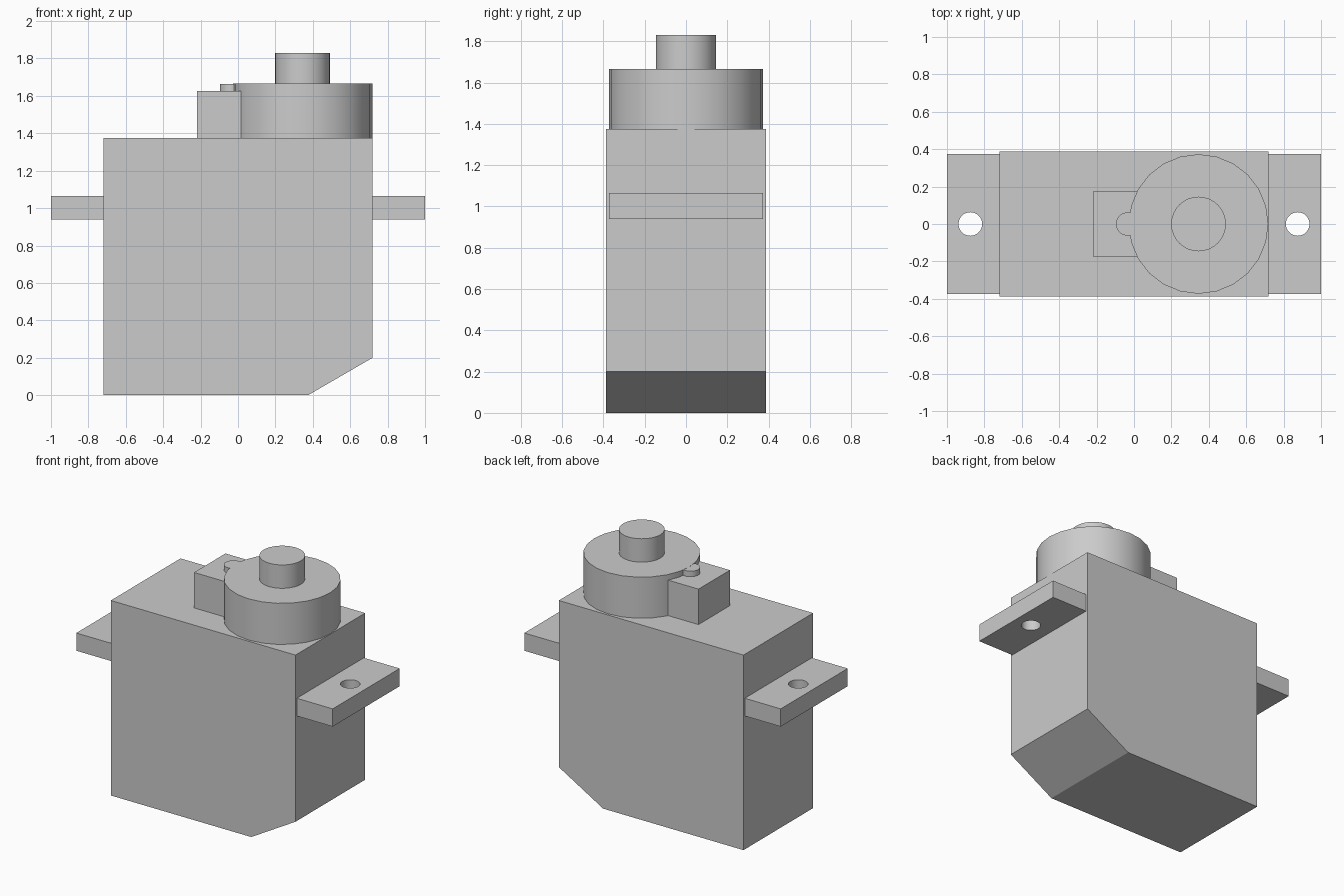
import bpy, bmesh, math
from mathutils import Matrix, Vector

cube = bpy.data.objects.get("Cube")
if cube:
    bpy.data.objects.remove(cube, do_unlink=True)

grey = bpy.data.materials.new("grey plastic")
grey.use_nodes = True
colour = (0.6, 0.6, 0.6, 1)
grey.diffuse_color = colour
grey.node_tree.nodes["Principled BSDF"].inputs["Base Color"].default_value = colour


def finish(name, bm, smooth=False):
    bmesh.ops.recalc_face_normals(bm, faces=bm.faces)
    mesh = bpy.data.meshes.new(name)
    bm.to_mesh(mesh)
    bm.free()
    mesh.materials.append(grey)
    obj = bpy.data.objects.new(name, mesh)
    bpy.context.collection.objects.link(obj)
    if smooth:
        bpy.ops.object.select_all(action='DESELECT')
        obj.select_set(True)
        bpy.context.view_layer.objects.active = obj
        bpy.ops.object.shade_smooth_by_angle(angle=math.radians(35))
    return obj


def prism(name, outline, direction):
    """Extrude a flat outline along a direction."""
    bm = bmesh.new()
    face = bm.faces.new([bm.verts.new(p) for p in outline])
    moved = bmesh.ops.extrude_face_region(bm, geom=[face])["geom"]
    verts = [v for v in moved if isinstance(v, bmesh.types.BMVert)]
    bmesh.ops.translate(bm, verts=verts, vec=Vector(direction))
    return finish(name, bm)


def box(name, x0, x1, half_y, z0, z1):
    corners = [(x0, -half_y, z0), (x1, -half_y, z0), (x1, half_y, z0), (x0, half_y, z0)]
    return prism(name, corners, (0, 0, z1 - z0))


def cylinder(name, x, radius, z0, z1, sides):
    bm = bmesh.new()
    bmesh.ops.create_cone(bm, cap_ends=True, segments=sides, radius1=radius,
                          radius2=radius, depth=z1 - z0,
                          matrix=Matrix.Translation((x, 0, (z0 + z1) / 2)))
    return finish(name, bm, smooth=True)


# Case with a sloped lower corner
W, D, TOP = 0.72, 0.388, 1.375
profile = [(-W, 0), (0.375, 0), (W, 0.2), (W, TOP), (-W, TOP)]
prism("case", [(x, -D, z) for x, z in profile], (0, 2 * D, 0))

# Mounting tabs with screw holes
for side, label in ((1, "left"), (-1, "right")):
    x0, x1 = sorted((side * W, side))
    tab = box(label + "_mounting_tab", x0, x1, 0.373, 0.94, 1.065)
    cutter = cylinder(label + "_hole_cutter", side * 0.875, 0.063, 0.8, 1.2, 32)
    cutter.hide_render = True
    cutter.hide_set(True)
    cut = tab.modifiers.new("screw hole", 'BOOLEAN')
    cut.object = cutter
    cut.solver = 'EXACT'
    bpy.context.view_layer.objects.active = tab
    bpy.ops.object.modifier_apply(modifier=cut.name)
    bpy.data.objects.remove(cutter, do_unlink=True)
    bpy.ops.object.select_all(action='DESELECT')
    tab.select_set(True)
    bpy.ops.object.shade_smooth_by_angle(angle=math.radians(35))

# Gear housing and output shaft
cylinder("gear_housing", 0.345, 0.373, TOP, 1.665, 24)
cylinder("output_shaft", 0.345, 0.146, 1.665, 1.83, 32)
box("gear_cover", -0.22, 0.05, 0.175, TOP, 1.625)
cylinder("gear_pin", -0.035, 0.062, TOP, 1.664, 24)
